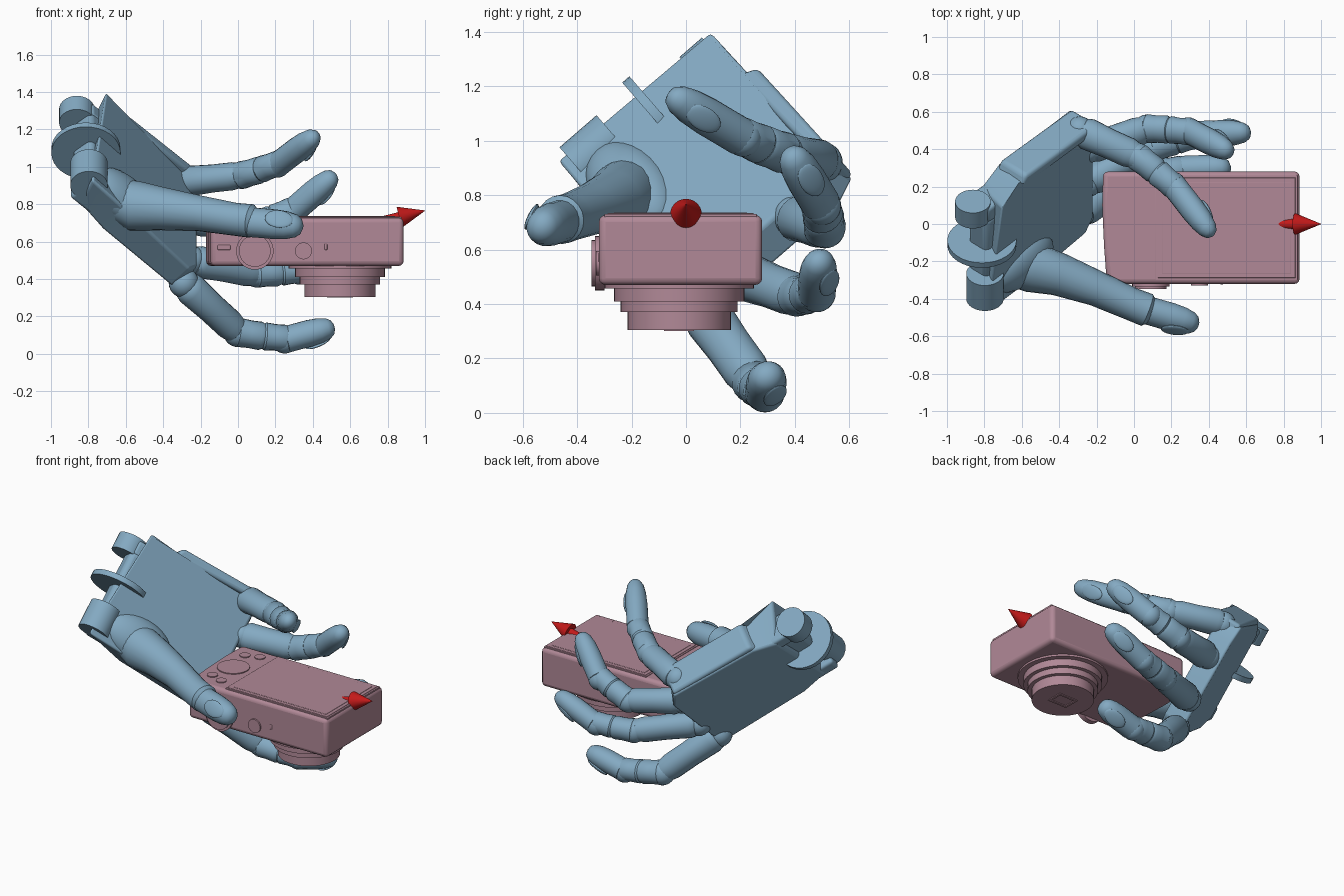
import bpy, bmesh, math
from mathutils import Vector as V, Matrix

if "Cube" in bpy.data.objects:
    bpy.data.objects.remove(bpy.data.objects["Cube"])

def material(name, c):
    m = bpy.data.materials.new(name)
    m.diffuse_color = (*c, 1)
    m.use_nodes = True
    m.node_tree.nodes["Principled BSDF"].inputs["Base Color"].default_value = m.diffuse_color
    return m
BLUE = material("hand_blue", (.23, .40, .54))
PINK = material("camera_pink", (.44, .25, .31))
RED = material("arrow_red", (.55, .01, .01))

def finish(name, bm, mat, bevel=0, angle=35):
    bmesh.ops.recalc_face_normals(bm, faces=bm.faces)
    me = bpy.data.meshes.new(name)
    bm.to_mesh(me)
    bm.free()
    me.shade_smooth()
    me.set_sharp_from_angle(angle=math.radians(angle))
    me.materials.append(mat)
    ob = bpy.data.objects.new(name, me)
    bpy.context.collection.objects.link(ob)
    if bevel:
        b = ob.modifiers.new("bevel", "BEVEL")
        b.width, b.segments = bevel, 3
    return ob

def loft(name, rings, mat, bevel=0):
    bm = bmesh.new()
    rs = [[bm.verts.new(p) for p in r] for r in rings]
    n = len(rs[0])
    for a, b in zip(rs, rs[1:]):
        for i in range(n):
            j = (i + 1) % n
            bm.faces.new((a[i], a[j], b[j], b[i]))
    bm.faces.new(rs[0])
    bm.faces.new(rs[-1])
    return finish(name, bm, mat, bevel)

def tube(name, pts, radii, up, mat, flat=1, sides=20):
    pts, rings = [V(p) for p in pts], []
    for i, p in enumerate(pts):
        t = (pts[min(i + 1, len(pts) - 1)] - pts[max(i - 1, 0)]).normalized()
        u = (V(up) - t * V(up).dot(t)).normalized()
        v = t.cross(u)
        rings.append([p + radii[i] * (u * flat * math.cos(k * math.tau / sides) + v * math.sin(k * math.tau / sides))
                      for k in range(sides)])
    return loft(name, rings, mat)

def cyl(name, a, b, r, mat, r2=None, sides=32):
    a, b = V(a), V(b)
    d = (b - a).normalized()
    up = V((0, 0, 1)) if abs(d.z) < .9 else V((1, 0, 0))
    return tube(name, [a, b], [r, r if r2 is None else r2], up, mat, sides=sides)

def box(name, x, y, z, mat, bevel=0):
    return loft(name, [[V((x[0], y[0], h)), V((x[1], y[0], h)), V((x[1], y[1], h)), V((x[0], y[1], h))] for h in z], mat, bevel)

def blob(name, c, ax, ay, az, mat):
    bm = bmesh.new()
    bmesh.ops.create_uvsphere(bm, u_segments=24, v_segments=14, radius=1)
    m = Matrix.Translation(c) @ Matrix((ax, ay, az)).transposed().to_4x4()
    bmesh.ops.transform(bm, matrix=m, verts=bm.verts)
    return finish(name, bm, mat)

# hand frame: length, width and palm-facing axes around the knuckle row
O = V((-.24, .28, .62))
W = V((0, .756, .655)).normalized()
L = V((.68, .44, -.585))
L = (L - W * L.dot(W)).normalized()
N = L.cross(W)
def P(l, w, n):
    return O + L * l + W * w + N * n
def slab(name, outline, n0, n1, bevel):
    return loft(name, [[P(l, w, n) for l, w in outline] for n in (n0, n1)], BLUE, bevel)

# palm, tapering to the wrist at the back
back = [(-.78, -.30), (-.74, .30), (-.60, .38), (-.04, .41), (.02, .30), (.02, -.30), (-.06, -.37), (-.6, -.36)]
front = [(-.90, -.37), (-.84, .37), (-.64, .37), (-.06, .38), (-.02, .30), (-.02, -.29), (-.08, -.36), (-.6, -.37)]
height = [.10, .15, .09, .05, .05, .05, .05, .09]
loft("palm", [[P(l, w, -.1) for l, w in back], [P(l, w, n) for (l, w), n in zip(front, height)]], BLUE, .015)
slab("palm_side_bar", [(-.64, .34), (-.04, .36), (-.04, .42), (-.60, .41)], -.09, .10, .02)

# wrist hinge
slab("wrist_block", [(-.88, -.2), (-.88, .24), (-.62, .28), (-.62, -.24)], -.07, .07, .03)
for name, w0, w1, r, l, n in (("wrist_disc", 0, .035, .185, -.83, -.01), ("wrist_nub_upper", .22, .33, .095, -.88, -.03),
                              ("wrist_nub_lower", -.33, -.15, .10, -.86, .04)):
    cyl(name, P(l, w0, n), P(l, w1, n), r, BLUE)
for w in (.27, -.28):
    slab("wrist_arm", [(-.87, w - .05), (-.87, w + .05), (-.6, w + .05), (-.6, w - .05)], -.095, .07, .02)

PHALANX = [(0, .6), (.05, .88), (.14, 1), (.5, .96), (.84, 1), (.95, .9), (1, .6)]
TIP = [(0, .75), (.04, .98), (.2, .98), (.5, 1.0), (.72, .94), (.88, .78), (.96, .55), (1, .2)]

def segment(name, a, b, ra, rb, up, prof=PHALANX):
    a, b = V(a), V(b)
    return tube(name, [a.lerp(b, t) for t, s in prof], [(ra + (rb - ra) * t) * s for t, s in prof], up, BLUE, .93)

def fingertip(name, a, b, r, up):
    a, b = V(a), V(b)
    segment(name + "_tip", a, b, r, r * .95, up, TIP)
    t = (b - a).normalized()
    u = (V(up) - t * V(up).dot(t)).normalized()
    blob(name + "_nail", a.lerp(b, .62) + u * r * .83, t * .075 - u * .012, t.cross(u) * r * .62, u * .014, BLUE)

# four fingers: knuckle, two joints, tip
fingers = {
    "index": ([(-.29, .06, .38), (-.0, .25, .115), (.25, .29, .075), (.515, .30, .145)], .094),
    "middle": ([(-.25, .22, .50), (.10, .41, .43), (.33, .48, .44), (.62, .49, .57)], .090),
    "ring": ([(-.25, .40, .72), (.07, .51, .68), (.29, .50, .76), (.52, .38, .96)], .090),
    "little": ([(-.29, .50, .92), (.02, .36, .955), (.21, .21, 1.01), (.42, -.06, 1.17)], .088),
}
for f, (pts, r) in fingers.items():
    k, p, d, e = [V(q) for q in pts]
    up = (p - k).normalized()
    side = (d - p).cross(e - d).normalized()
    dorsal = side.cross(d - p) * -1
    for nm, c, s in (("knuckle", k, .86), ("joint", p, .84), ("joint", d, .78)):
        blob(f + "_" + nm, c, V((r * s, 0, 0)), V((0, r * s, 0)), V((0, 0, r * s)), BLUE)
    segment(f + "_proximal", k, p, r, r * .9, -N)
    segment(f + "_middle", p - (d - p) * .08, p.lerp(d, .58), r * .9, r * .86, dorsal)
    segment(f + "_collar", p.lerp(d, .5), d.lerp(e, .08), r * .86, r * .82, dorsal)
    fingertip(f, d, e, r * .83, up)

# thumb with mound
tube("thumb_base", [(-.70, -.23, .86), (-.66, -.22, .83), (-.55, -.23, .79), (-.40, -.27, .775), (-.2, -.345, .75),
                    (-.02, -.425, .72), (.07, -.46, .71), (.10, -.47, .705)],
     [.05, .115, .135, .115, .095, .088, .09, .06], (0, -.8, .5), BLUE)
fingertip("thumb", (.05, -.455, .705), (.345, -.54, .68), .083, (0, -.85, .4))
blob("thumb_mound", P(-.60, -.23, .05), L * .24, W * .145, N * .11, BLUE)

# camera body with a gently bowed grip end
outline = [(-.145, -.32), (.885, -.32), (.885, .28), (-.165, .28), (-.17, .1), (-.16, -.12)]
loft("camera_body", [[V((x, y, z)) for x, y in outline] for z in (.47, .727)], PINK, .025)

# screen frame and panel
for name, ins, z in (("screen_rim", 0, .731), ("screen_frame", .012, .734), ("screen_panel", .035, .736)):
    box(name, (.115 + ins, .875 - ins), (-.30 + ins, .26 - ins), (.71, z), PINK, .002)

# round controls on the screen side
cyl("control_pad", (-.02, -.02, .71), (-.02, -.02, .733), .10, PINK)
for x, y in ((-.06, .16), (.03, .19), (-.06, -.185), (.03, -.22)):
    cyl("button", (x, y, .71), (x, y, .733), .033, PINK)

# controls on the narrow side
cyl("mode_dial", (.09, -.30, .55), (.09, -.335, .55), .10, PINK)
cyl("mode_dial_cap", (.09, -.30, .55), (.09, -.347, .55), .085, PINK)
cyl("shutter", (.35, -.30, .55), (.35, -.33, .55), .045, PINK)
box("slot_button", (-.11, -.04), (-.324, -.30), (.555, .583), PINK, .006)
box("small_switch", (.462, .478), (-.324, -.30), (.555, .588), PINK, .005)

# telescoping lens with a framed shutter window
C = V((.545, -.025, 0))
for i, (r, z) in enumerate(((.275, .457), (.24, .41), (.215, .37), (.19, .305))):
    cyl(f"lens_ring_{i + 1}", C + V((0, 0, .49)), C + V((0, 0, z)), r, PINK, sides=48)
for s in (-1, 1):
    box("window_side", sorted((.545 + s * .055, .545 + s * .07)), (-.08, .03), (.300, .32), PINK)
    box("window_end", (.475, .615), sorted((-.025 + s * .04, -.025 + s * .055)), (.300, .32), PINK)

# red arrow leaving the far end
a = V((.862, 0, .730))
d = V((.967, 0, .25)).normalized()
cyl("arrow_rod", a - d * .3, a + d * .01, .028, RED)
cyl("arrow_head", a, a + d * .142, .058, RED, .001)
